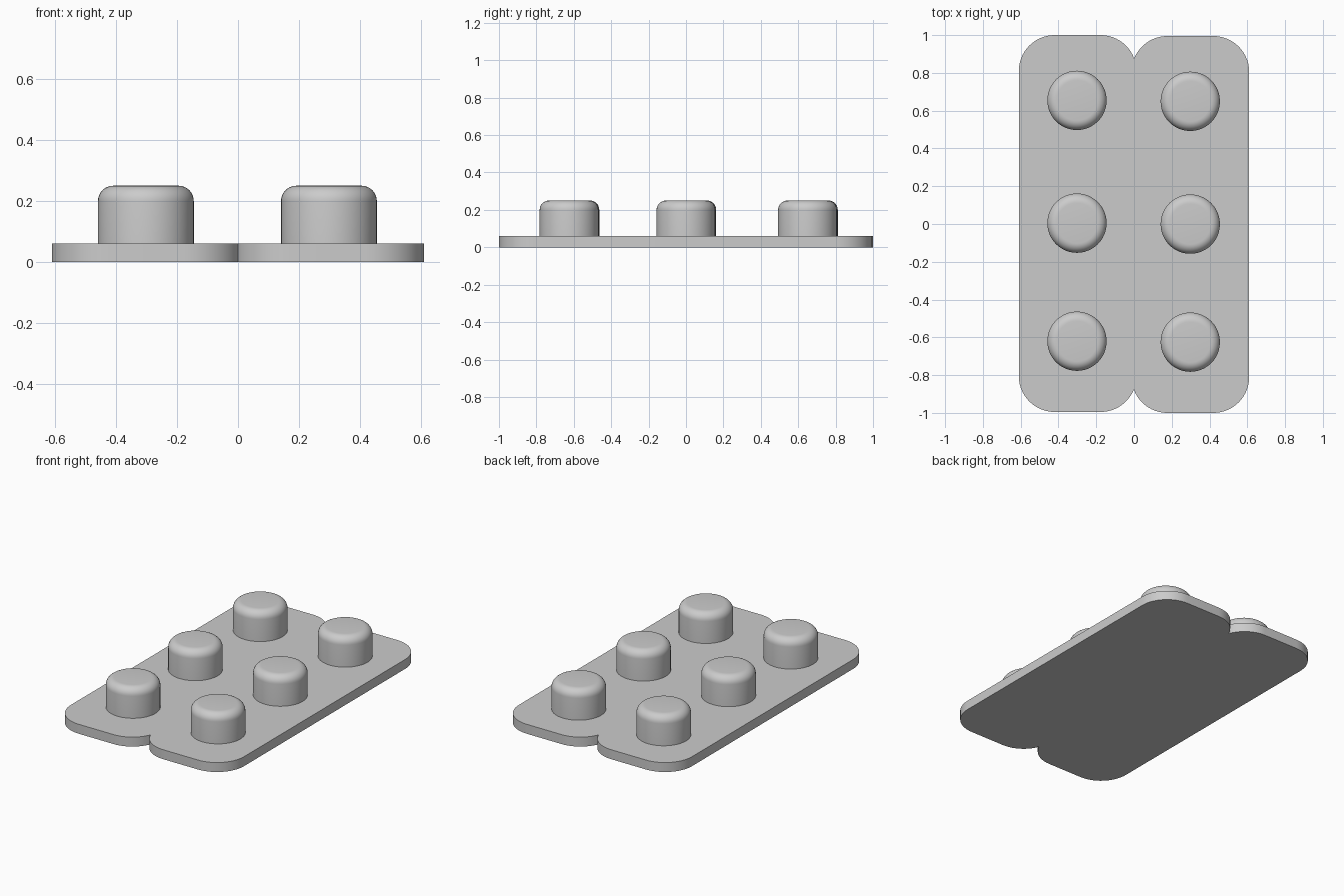
import bpy, bmesh, math

if "Cube" in bpy.data.objects:
    bpy.data.objects.remove(bpy.data.objects["Cube"])

PLATE_H, TOP, CORNER = 0.06, 0.25, 0.19
SKEW = 0.0025   # the left strip sits slightly further back than the right one

grey = bpy.data.materials.new("grey plastic")
grey.diffuse_color = (0.6, 0.6, 0.6, 1)
grey.use_nodes = True
grey.node_tree.nodes["Principled BSDF"].inputs["Base Color"].default_value = grey.diffuse_color


def finish(name, bm, loc=(0, 0, 0)):
    bmesh.ops.recalc_face_normals(bm, faces=bm.faces)
    mesh = bpy.data.meshes.new(name)
    bm.to_mesh(mesh)
    bm.free()
    mesh.materials.append(grey)
    ob = bpy.data.objects.new(name, mesh)
    ob.location = loc
    bpy.context.collection.objects.link(ob)
    bpy.ops.object.select_all(action='DESELECT')
    ob.select_set(True)
    bpy.context.view_layer.objects.active = ob
    bpy.ops.object.shade_smooth_by_angle(angle=math.radians(35))
    return ob


def arc(cx, cy, a0, a1, n=14):
    return [(cx + CORNER * math.cos(a0 + (a1 - a0) * i / n),
             cy + CORNER * math.sin(a0 + (a1 - a0) * i / n)) for i in range(n + 1)]


# Base plate: two overlapping rounded strips merged into one outline
half_l, inner, outer = 0.9975 - CORNER, 0.177, 0.61 - CORNER
tip = math.acos(-inner / CORNER)            # angle where the inner corner meets x = 0
half = (arc(inner, -half_l, -tip, -math.pi / 2)
        + arc(outer, -half_l, -math.pi / 2, 0)
        + arc(outer, half_l, 0, math.pi / 2)
        + arc(inner, half_l, math.pi / 2, tip))
notch_y = half[-1][1]
right = [(x, y - SKEW) for x, y in half[1:-1]]
left = [(-x, y + SKEW) for x, y in reversed(half[1:-1])]
outline = [(0, -notch_y)] + right + [(0, notch_y)] + left

bm = bmesh.new()
base = bm.faces.new([bm.verts.new((x, y, 0)) for x, y in outline])
ext = bmesh.ops.extrude_face_region(bm, geom=[base], use_keep_orig=True)
bmesh.ops.translate(bm, vec=(0, 0, PLATE_H),
                    verts=[g for g in ext["geom"] if isinstance(g, bmesh.types.BMVert)])
finish("base_plate", bm)


# Studs: round pegs with a rounded top rim
def stud(name, x, y, radius=0.157, rim=0.05, seg=48):
    bm = bmesh.new()
    profile = [(radius, PLATE_H - 0.02)]
    for i in range(9):
        a = i / 8 * math.pi / 2
        profile.append((radius - rim + rim * math.cos(a), TOP - rim + rim * math.sin(a)))
    rings = [[bm.verts.new((r * math.cos(2 * math.pi * k / seg),
                            r * math.sin(2 * math.pi * k / seg), z)) for k in range(seg)]
             for r, z in profile]
    for lo, hi in zip(rings, rings[1:]):
        for k in range(seg):
            j = (k + 1) % seg
            bm.faces.new((lo[k], lo[j], hi[j], hi[k]))
    bm.faces.new(rings[-1])
    bm.faces.new(rings[0][::-1])
    finish(name, bm, (x, y, 0))


for side, x, dy in (("left", -0.302, SKEW), ("right", 0.298, -SKEW)):
    for place, y in (("front", -0.623), ("middle", 0.002), ("back", 0.652)):
        stud(f"stud_{side}_{place}", x, y + dy)
